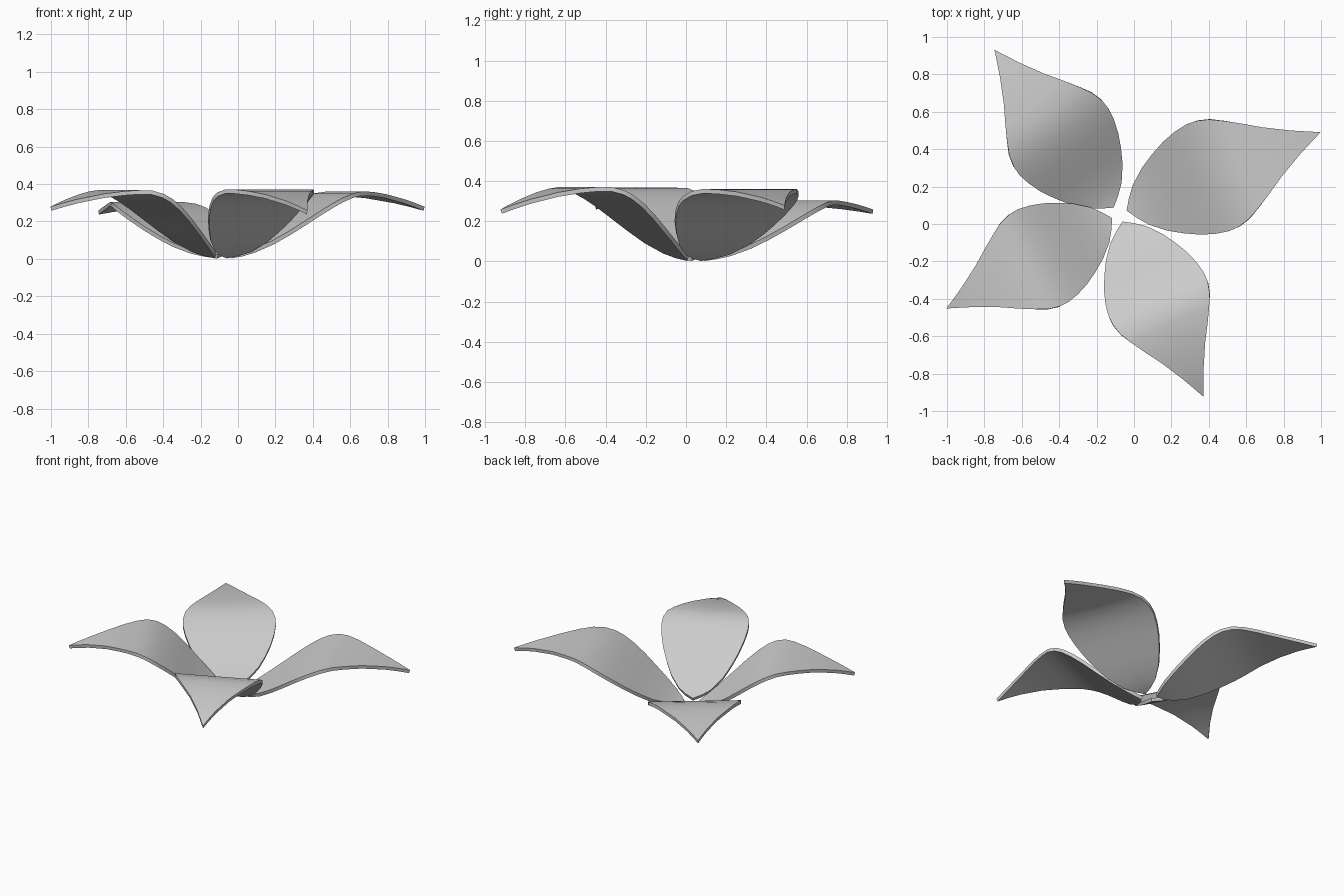
import bpy, bmesh
from mathutils import Vector

if "Cube" in bpy.data.objects:
    bpy.data.objects.remove(bpy.data.objects["Cube"])

# Half-width of a petal along its length (position 0..1, width relative to widest)
OUTLINE = [(0, 0), (.035, .19), (.077, .375), (.15, .59), (.22, .74), (.29, .865),
           (.36, .95), (.42, .99), (.47, .985), (.53, .925), (.59, .81), (.66, .66),
           (.75, .455), (.87, .22), (.94, .10), (1, 0)]
BASE_Z, THICK = .013, .022


def height(t, peak_t, peak_z, tip_z):
    """Lengthwise bend: gentle rise to a ridge, then a drooping tip."""
    if t < peak_t:
        s = t / peak_t
        rise = .45 * (s**3 - 2 * s**2 + s) + 3 * s**2 - 2 * s**3
        return BASE_Z + (peak_z - BASE_Z) * rise
    r = (t - peak_t) / (1 - peak_t)
    return peak_z + (tip_z - peak_z) * r**1.75


def petal(name, base, tip, width, peak_t, peak_z, tip_z):
    base, tip = Vector(base), Vector(tip)
    axis = tip - base
    side = Vector((-axis.y, axis.x)).normalized()
    bm = bmesh.new()
    rows = []
    for t, w in OUTLINE:
        z = height(t, peak_t, peak_z, tip_z)
        c = base + axis * t
        offsets = (0,) if w == 0 else (-1, 0, 1)
        rows.append([bm.verts.new((*(c + side * k * w * width), z)) for k in offsets])
    for a, b in zip(rows, rows[1:]):
        for i in range(2):
            if len(a) == 1:
                bm.faces.new((a[0], b[i], b[i + 1]))
            elif len(b) == 1:
                bm.faces.new((a[i], b[0], a[i + 1]))
            else:
                bm.faces.new((a[i], b[i], b[i + 1], a[i + 1]))
    mesh = bpy.data.meshes.new(name)
    bm.to_mesh(mesh)
    bm.free()
    mesh.shade_smooth()
    ob = bpy.data.objects.new(name, mesh)
    bpy.context.collection.objects.link(ob)
    # Give the sheet its thickness, keeping the rim crisp
    mod = ob.modifiers.new("thickness", 'SOLIDIFY')
    mod.thickness, mod.offset = THICK, 0
    bpy.context.view_layer.objects.active = ob
    ob.select_set(True)
    bpy.ops.object.modifier_apply(modifier=mod.name)
    bpy.ops.object.shade_smooth_by_angle(angle=.7)
    ob.select_set(False)


# Four petals, each with its own direction, size and droop
petal("petal_right", (-.037, .073), (.995, .49), .31, .60, .350, .268)
petal("petal_back", (-.11, .09), (-.745, .93), .30, .60, .293, .248)
petal("petal_left", (-.12, .03), (-1.0, -.45), .285, .56, .357, .268)
petal("petal_front", (-.06, .01), (.37, -.92), .283, .55, .361, .248)
